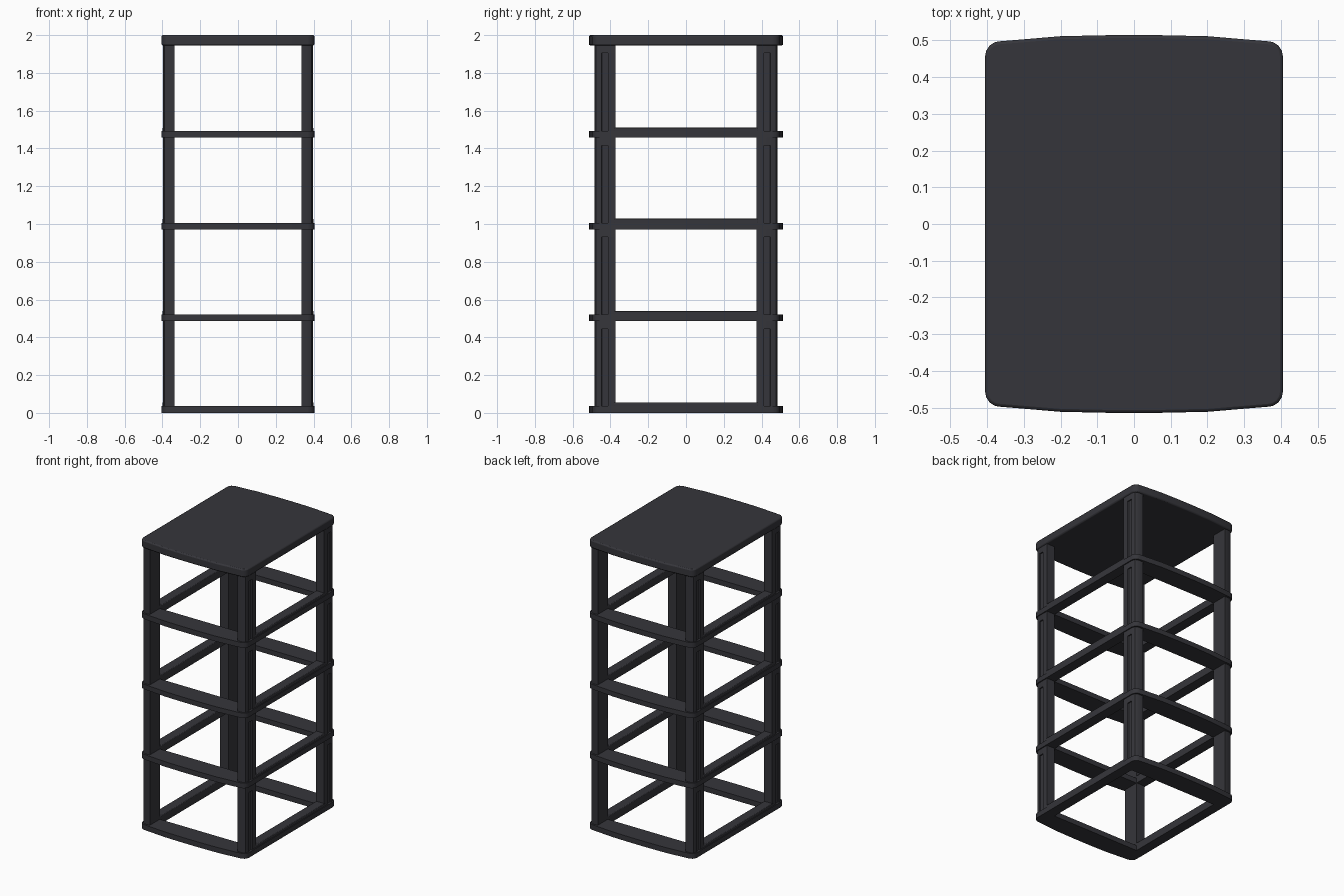
import bpy, bmesh, math

if "Cube" in bpy.data.objects:
    bpy.data.objects.remove(bpy.data.objects["Cube"])

mat = bpy.data.materials.new("charcoal plastic")
mat.diffuse_color = (0.036, 0.036, 0.043, 1)
mat.use_nodes = True
mat.node_tree.nodes["Principled BSDF"].inputs["Base Color"].default_value = mat.diffuse_color


def finish(name, bm, bevel=0.004):
    bmesh.ops.recalc_face_normals(bm, faces=bm.faces)
    me = bpy.data.meshes.new(name)
    bm.to_mesh(me)
    bm.free()
    ob = bpy.data.objects.new(name, me)
    bpy.context.collection.objects.link(ob)
    me.materials.append(mat)
    if bevel:
        mod = ob.modifiers.new("soft edges", 'BEVEL')
        mod.width, mod.segments, mod.limit_method = bevel, 2, 'ANGLE'
    bpy.ops.object.select_all(action='DESELECT')
    ob.select_set(True)
    bpy.context.view_layer.objects.active = ob
    bpy.ops.object.shade_smooth_by_angle(angle=math.radians(35))
    return ob


def prism(bm, pts, z0, z1):
    lo = [bm.verts.new((x, y, z0)) for x, y in pts]
    hi = [bm.verts.new((x, y, z1)) for x, y in pts]
    n = len(pts)
    bm.faces.new(lo)
    bm.faces.new(hi)
    for i in range(n):
        bm.faces.new((lo[i], lo[(i + 1) % n], hi[(i + 1) % n], hi[i]))


def outline():
    # one quadrant: rounded corner, then the bowed end; mirrored around
    q = [(0.365 + 0.04 * math.cos(a), 0.457 + 0.04 * math.sin(a))
         for a in (math.radians(d) for d in (0, 22, 45, 67, 85))]
    q += [(0.2, 0.511), (0.06, 0.514)]
    half = q + [(-x, y) for x, y in reversed(q)]
    return half + [(-x, -y) for x, y in half]


def ring(name, z0, z1):
    # flat shelf frame with a rectangular opening
    bm = bmesh.new()
    out = outline()
    ix, iy = 0.335, 0.375
    n = len(out)
    inn = []
    for x, y in out:
        # inner loop: sides collapse to corners, ends keep their x
        inn.append((max(-ix, min(ix, x)), math.copysign(iy, y)))
    loops = [[bm.verts.new((x, y, z)) for x, y in p]
             for p, z in ((out, z0), (out, z1), (inn, z1), (inn, z0))]
    for k in range(4):
        a, b = loops[k], loops[(k + 1) % 4]
        for i in range(n):
            j = (i + 1) % n
            bm.faces.new((a[i], a[j], b[j], b[i]))
    bmesh.ops.remove_doubles(bm, verts=bm.verts, dist=0.0005)
    finish(name, bm, 0)


# shelf frames and the raised side rails on them
levels = [(0.0, 0.036, 0.055), (0.487, 0.522, 0.54),
          (0.972, 1.006, 1.028), (1.457, 1.493, 1.51)]
for i, (z0, z1, z2) in enumerate(levels):
    ring(f"shelf_frame_{i + 1}", z0, z1)
    for s, side in ((1, "right"), (-1, "left")):
        bm = bmesh.new()
        prism(bm, [(s * 0.335, -0.38), (s * 0.4, -0.38),
                   (s * 0.4, 0.38), (s * 0.335, 0.38)], z1 - 0.01, z2)
        finish(f"{side}_rail_{i + 1}", bm)

# top panel
bm = bmesh.new()
prism(bm, outline(), 1.945, 2.0)
finish("top_panel", bm, 0.008)

# corner posts for each tier, grooved on the outer side below a small cap
plain = [(0.335, 0.373), (0.398, 0.373), (0.398, 0.455), (0.39, 0.476),
         (0.375, 0.485), (0.335, 0.485)]
grooved = [(0.335, 0.373), (0.398, 0.373), (0.398, 0.412), (0.39, 0.414),
           (0.39, 0.446), (0.398, 0.448), (0.398, 0.455), (0.39, 0.476),
           (0.375, 0.485), (0.335, 0.485)]
tops = [0.49, 0.975, 1.46, 1.95]
for i, (lev, top) in enumerate(zip(levels, tops)):
    for sx, xn in ((1, "right"), (-1, "left")):
        for sy, yn in ((1, "back"), (-1, "front")):
            bm = bmesh.new()
            cut = top - 0.045
            prism(bm, [(sx * x, sy * y) for x, y in grooved], lev[1] - 0.01, cut)
            prism(bm, [(sx * x, sy * y) for x, y in plain], cut, top)
            finish(f"{yn}_{xn}_post_{i + 1}", bm, 0)
